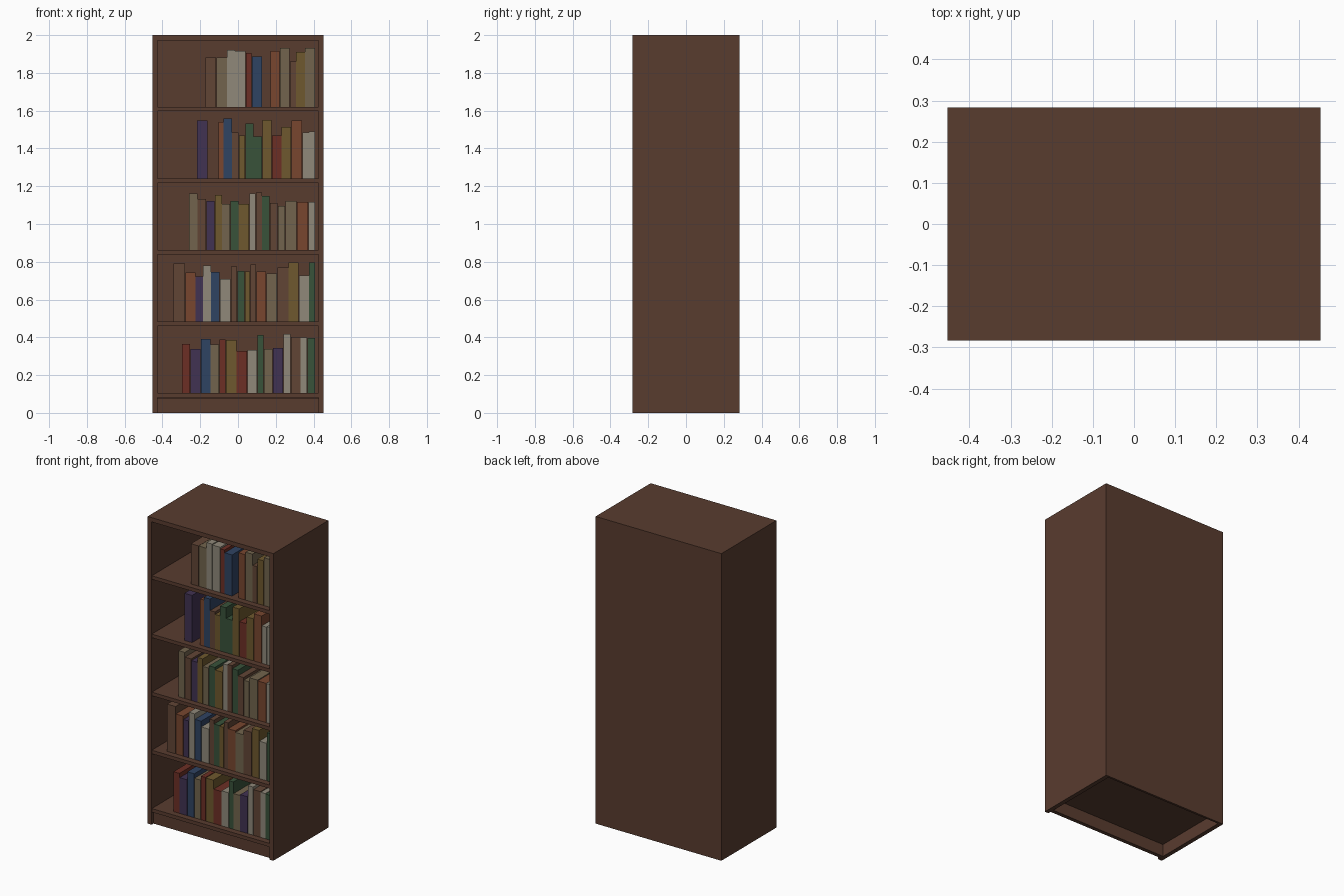
import bpy
import bmesh

if "Cube" in bpy.data.objects:
    bpy.data.objects.remove(bpy.data.objects["Cube"])

W, D, H = 0.906, 0.566, 2.0      # overall case size
T = 0.028                        # side and top board thickness
SHELF_T = 0.023
BACK_T = 0.014
FRONT = -D / 2
INNER = W / 2 - T


def material(name, rgb):
    def lin(c):
        c /= 255
        return c / 12.92 if c <= 0.04045 else ((c + 0.055) / 1.055) ** 2.4
    m = bpy.data.materials.new(name)
    m.diffuse_color = (*[lin(c) for c in rgb], 1)
    m.use_nodes = True
    m.node_tree.nodes["Principled BSDF"].inputs["Base Color"].default_value = m.diffuse_color
    return m


wood = material("dark_wood", (89, 60, 47))
covers = {
    "brown": material("brown_cover", (97, 69, 53)),
    "tan": material("tan_cover", (114, 100, 77)),
    "cream": material("cream_cover", (144, 137, 122)),
    "red": material("red_cover", (108, 47, 37)),
    "orange": material("orange_cover", (120, 70, 47)),
    "yellow": material("yellow_cover", (110, 88, 46)),
    "green": material("green_cover", (56, 82, 58)),
    "blue": material("blue_cover", (47, 67, 98)),
    "purple": material("purple_cover", (65, 50, 82)),
}


def box(name, x0, x1, y0, y1, z0, z1, mat):
    bm = bmesh.new()
    bmesh.ops.create_cube(bm, size=1)
    for v in bm.verts:
        v.co.x = x1 if v.co.x > 0 else x0
        v.co.y = y1 if v.co.y > 0 else y0
        v.co.z = z1 if v.co.z > 0 else z0
    me = bpy.data.meshes.new(name)
    bm.to_mesh(me)
    bm.free()
    me.materials.append(mat)
    ob = bpy.data.objects.new(name, me)
    bpy.context.collection.objects.link(ob)
    return ob


# Case: sides, top, back and recessed plinth
box("left_side", -W / 2, -INNER, FRONT, D / 2, 0, H, wood)
box("right_side", INNER, W / 2, FRONT, D / 2, 0, H, wood)
box("top_board", -INNER, INNER, FRONT, D / 2, H - T, H, wood)
box("back_panel", -INNER, INNER, D / 2 - BACK_T, D / 2, 0, H - T, wood)
box("plinth", -INNER, INNER, FRONT + 0.02, FRONT + 0.045, 0, 0.08, wood)


def shelf(label, z, books):
    """Shelf board plus a row of (cover, width, height), packed to the right."""
    box(label + "_shelf", -INNER, INNER, FRONT + 0.003, D / 2 - BACK_T,
        z - SHELF_T, z, wood)
    x, gap = 0.407, 0.0018
    y0 = FRONT + 0.042
    for i, (cover, w, h) in enumerate(reversed(books)):
        if cover:                # None leaves an empty slot
            box(f"{label}_book_{i + 1}", x - w, x, y0, y0 + 0.30,
                z, z + h, covers[cover])
        x -= w + gap


# Rows of books, listed left to right
shelf("top", 1.620, [
    ("brown", .055, .262), ("tan", .055, .262), ("cream", .040, .300),
    ("cream", .056, .295), ("red", .029, .285), ("blue", .053, .268),
    (None, .041, 0), ("orange", .050, .295), ("tan", .050, .312),
    ("brown", .032, .240), ("yellow", .046, .290), ("tan", .051, .312)])
shelf("fourth", 1.240, [
    ("purple", .055, .307), (None, .055, 0), ("orange", .026, .300),
    ("blue", .043, .318), ("brown", .034, .244), ("yellow", .033, .228),
    ("green", .042, .292), ("green", .045, .223), ("yellow", .047, .310),
    ("red", .051, .228), ("yellow", .049, .273), ("orange", .057, .307),
    ("cream", .034, .244), ("cream", .030, .249)])
shelf("third", 0.862, [
    ("tan", .043, .300), ("brown", .045, .270), ("purple", .042, .260),
    ("yellow", .037, .292), ("tan", .042, .244), ("green", .042, .260),
    ("yellow", .055, .244), ("cream", .032, .300), ("brown", .032, .305),
    ("green", .039, .286), ("brown", .040, .250), ("tan", .039, .233),
    ("tan", .058, .260), ("orange", .060, .255), ("cream", .034, .255)])
shelf("second", 0.484, [
    ("brown", .061, .308), ("orange", .053, .260), ("purple", .038, .239),
    ("cream", .041, .297), ("blue", .045, .262), ("cream", .055, .225),
    ("brown", .033, .292), ("green", .038, .268), ("yellow", .028, .265),
    ("brown", .030, .302), ("orange", .051, .265), ("tan", .056, .255),
    ("brown", .058, .286), ("yellow", .052, .313), ("cream", .053, .244),
    ("green", .030, .313)])
shelf("bottom", 0.104, [
    ("red", .043, .260), ("purple", .053, .233), ("blue", .050, .286),
    ("tan", .045, .257), ("red", .033, .284), ("yellow", .054, .281),
    ("red", .056, .223), ("cream", .050, .228), ("green", .033, .308),
    ("tan", .046, .233), ("purple", .053, .239), ("cream", .038, .313),
    ("brown", .051, .297), ("cream", .033, .294), ("green", .040, .292)])
